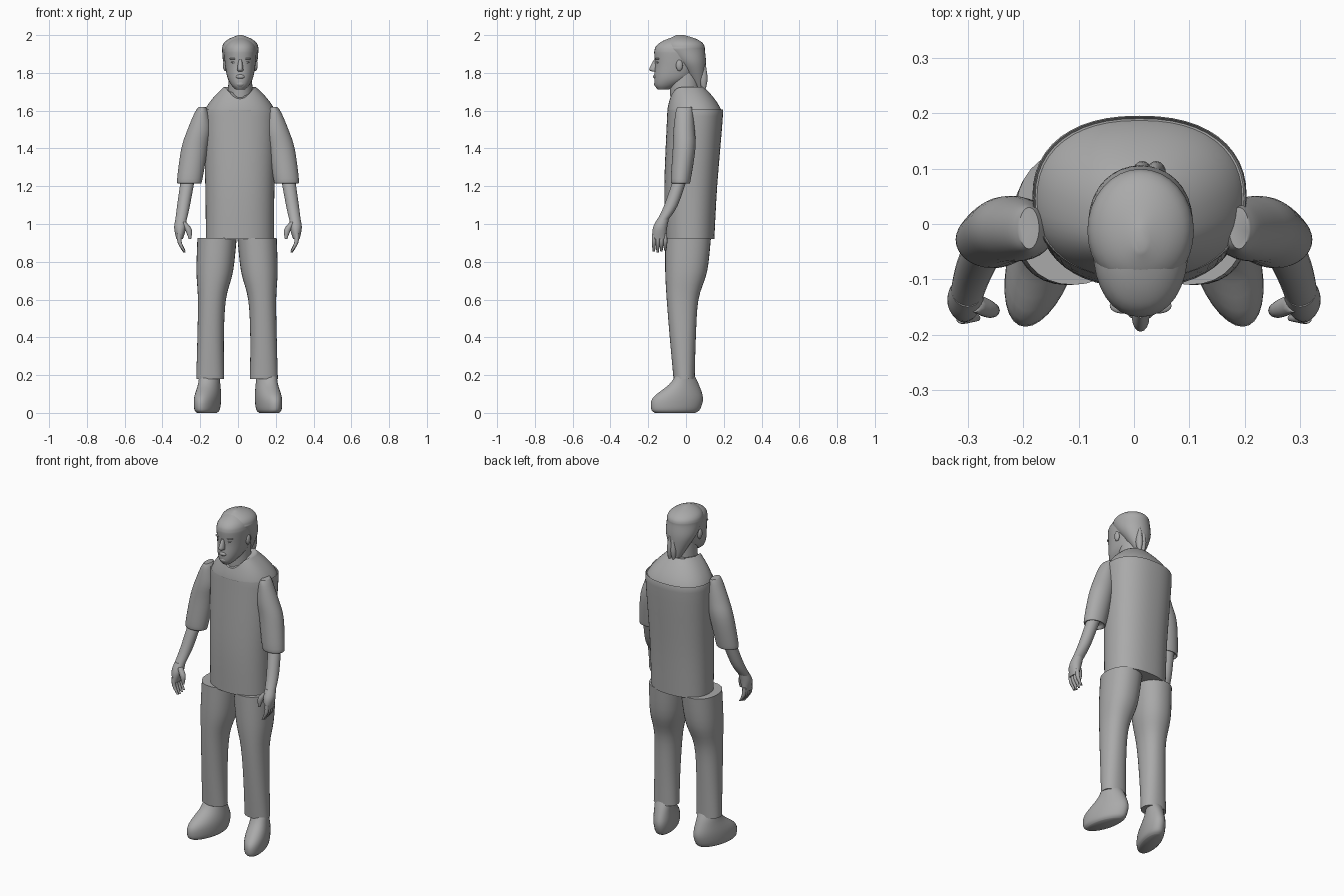
import bpy
import bmesh
from math import sin, cos, tau, copysign

default_cube = bpy.data.objects.get("Cube")
if default_cube:
    bpy.data.objects.remove(default_cube, do_unlink=True)

# One plain material for the whole figure
grey = bpy.data.materials.new("plain_grey")
grey.use_nodes = True
colour = (.4, .4, .4, 1)
grey.diffuse_color = colour
grey.node_tree.nodes["Principled BSDF"].inputs["Base Color"].default_value = colour


def finish(name, bm):
    """Turn a bmesh into a smooth shaded object."""
    bmesh.ops.recalc_face_normals(bm, faces=bm.faces[:])
    mesh = bpy.data.meshes.new(name)
    bm.to_mesh(mesh)
    bm.free()
    mesh.materials.append(grey)
    part = bpy.data.objects.new(name, mesh)
    bpy.context.collection.objects.link(part)
    bpy.ops.object.select_all(action="DESELECT")
    part.select_set(True)
    bpy.context.view_layer.objects.active = part
    bpy.ops.object.shade_smooth_by_angle(angle=.9)


def taper(start, end, power, count=5):
    """Rows that shrink from start to end along a rounded shoulder or dome."""
    rows = []
    for step in range(count + 1):
        height = step / count
        row = [a + (b - a) * height ** power for a, b in zip(start, end)]
        row[0] = start[0] + (end[0] - start[0]) * height
        rows.append(row)
    return rows


def spline(rows, steps=4):
    """Smoothly fill in cross-sections between the given ones."""
    result = []
    last = len(rows) - 1
    for i in range(last):
        start, end = rows[i], rows[i + 1]
        before, after = rows[max(i - 1, 0)], rows[min(i + 2, last)]
        for step in range(steps):
            t = step / steps
            blend = t * t * (3 - 2 * t)
            leave, arrive = t * (1 - t) ** 2 / 2, t * t * (t - 1) / 2
            result.append([
                a + (b - a) * blend + (b - p) * leave + (n - a) * arrive
                for p, a, b, n in zip(before, start, end, after)])
    return result + [list(rows[last])]


def loft(name, rows, side=1, shift=0, squareness=2, sides=32, skew=0, dip=None):
    """Skin rows of (height, half width, front, back, optional x centre)."""
    bm = bmesh.new()
    rings = []
    for height, half, front, back, *centre in spline(rows):
        middle, depth = (front + back) / 2, (back - front) / 2
        ring = []
        for k in range(sides):
            across, along = (
                copysign(abs(v) ** (2 / squareness), v)
                for v in (cos(tau * k / sides), sin(tau * k / sides)))
            y = middle + along * depth
            x = sum(centre) + across * half + skew * y
            z = height - (dip(height, along) if dip else 0)
            ring.append(bm.verts.new((side * x + shift, y, z)))
        rings.append(ring)
    for low, high in zip(rings, rings[1:]):
        for k in range(sides):
            bm.faces.new((low[k - 1], low[k], high[k], high[k - 1]))
    bm.faces.new(rings[0])
    bm.faces.new(rings[-1])
    finish(name, bm)


def blob(name, centre, radii):
    """Add a small ellipsoid."""
    bm = bmesh.new()
    bmesh.ops.create_uvsphere(bm, u_segments=20, v_segments=12, radius=1)
    bmesh.ops.scale(bm, vec=radii, verts=bm.verts[:])
    bmesh.ops.translate(bm, vec=centre, verts=bm.verts[:])
    finish(name, bm)


def neckline(height, along):
    """Lower the front of the collar into a shallow neck opening."""
    return max(0, height - 1.6) * max(0, -along) ** 4 / 2


# Shirt body, rounded over the shoulders up to the collar
hem = (.92, .18, -.11, .15)
shoulder = (1.57, .194, -.1, .195)
collar = (1.725, .085, -.085, .095)
loft("shirt_body", [hem, (1.2, .183, -.115, .165)] + taper(shoulder, collar, 1.6),
     shift=.01, squareness=2.3, sides=48, dip=neckline)

# Neck and head, closed by a dome
middle = .012
loft("neck", [(1.62, .07, -.08, .07), (1.8, .06, -.09, .065)], shift=middle)
temple = (1.9, .086, -.168, .09)
loft("head", [(1.712, .025, -.15, -.09), (1.735, .047, -.165, -.04),
              (1.775, .068, -.168, .03), (1.84, .08, -.164, .07)]
     + taper(temple, (1.995, .01, -.05, -.02), 3),
     shift=middle, squareness=2.2)

# Facial features
loft("nose", [(1.87, .009, -.17, -.14), (1.82, .016, -.195, -.14), (1.808, .013, -.18, -.14)],
     shift=middle, sides=16)
blob("lips", (middle, -.162, 1.78), (.023, .012, .012))
blob("chin", (middle, -.15, 1.742), (.026, .019, .018))
for side, word in ((1, "left"), (-1, "right")):
    eye_x = middle + side * .033
    blob(word + "_eye", (eye_x, -.146, 1.856), (.015, .012, .007))
    blob(word + "_brow", (eye_x, -.148, 1.875), (.023, .014, .006))
    blob(word + "_ear", (middle + side * .08, -.035, 1.84), (.012, .018, .03))

# Swept-back hair narrowing to loose locks at the nape
hairline = (1.92, .096, -.12, .1)
loft("hair", [(1.715, .02, .05, .095), (1.8, .065, -.01, .104), (1.86, .09, -.065, .106)]
     + taper(hairline, (2, .01, -.05, -.01), 3), shift=middle)
for word, x in (("middle", .015), ("left", .04)):
    loft(word + "_hair_lock", [(1.7, .005, .09, .1), (1.77, .018, .07, .114),
                               (1.87, .005, .08, .1)], shift=x, sides=16)

# Limbs, built once and mirrored
for side, word in ((1, "left"), (-1, "right")):
    # Rolled-up sleeve, with its cuff turned in
    loft(word + "_sleeve", [
        (1.62, .018, -.045, .03, .19), (1.59, .036, -.055, .036, .193),
        (1.5, .062, -.066, .046, .205), (1.4, .07, -.07, .05, .23),
        (1.24, .067, -.08, .026, .255), (1.215, .06, -.074, .018, .257),
        (1.23, .045, -.066, .01, .26)], side)

    # Forearm and hand
    loft(word + "_forearm", [
        (1.24, .037, -.066, .006, .265), (1.1, .034, -.115, -.043, .288),
        (1.02, .03, -.153, -.095, .302)], side, sides=24)
    loft(word + "_palm", [
        (1.03, .029, -.15, -.09, .301), (.98, .032, -.175, -.1, .306),
        (.92, .017, -.178, -.106, .309)], side, sides=24)
    for number, finger in enumerate(("index", "middle", "ring", "little")):
        y = -.17 + .02 * number
        tip = .85 + .005 * abs(number - 1)
        loft(f"{word}_{finger}_finger", [
            (z, r, y - r, y + r, x)
            for z, r, x in ((.95, .01, .312), (.9, .011, .308), (tip, .006, .284))],
            side, sides=12)
    loft(word + "_thumb", [
        (1.01, .014, -.16, -.125, .288), (.97, .018, -.17, -.14, .262),
        (.92, .006, -.166, -.153, .254)], side, sides=12)

    # Trouser leg and boot with the toe turned out
    loft(word + "_trouser_leg", [
        (.925, .104, -.11, .132, .106), (.75, .097, -.11, .112, .118),
        (.6, .074, -.102, .066, .133), (.4, .07, -.086, .052, .14),
        (.18, .074, -.066, .046, .142)], side, shift=-.005, squareness=2.2)
    loft(word + "_boot", [
        (0, .046, -.165, .05), (.02, .06, -.184, .075), (.08, .064, -.175, .09),
        (.15, .056, -.09, .068), (.2, .053, -.055, .044)],
        side, shift=side * .15, skew=-.25)
